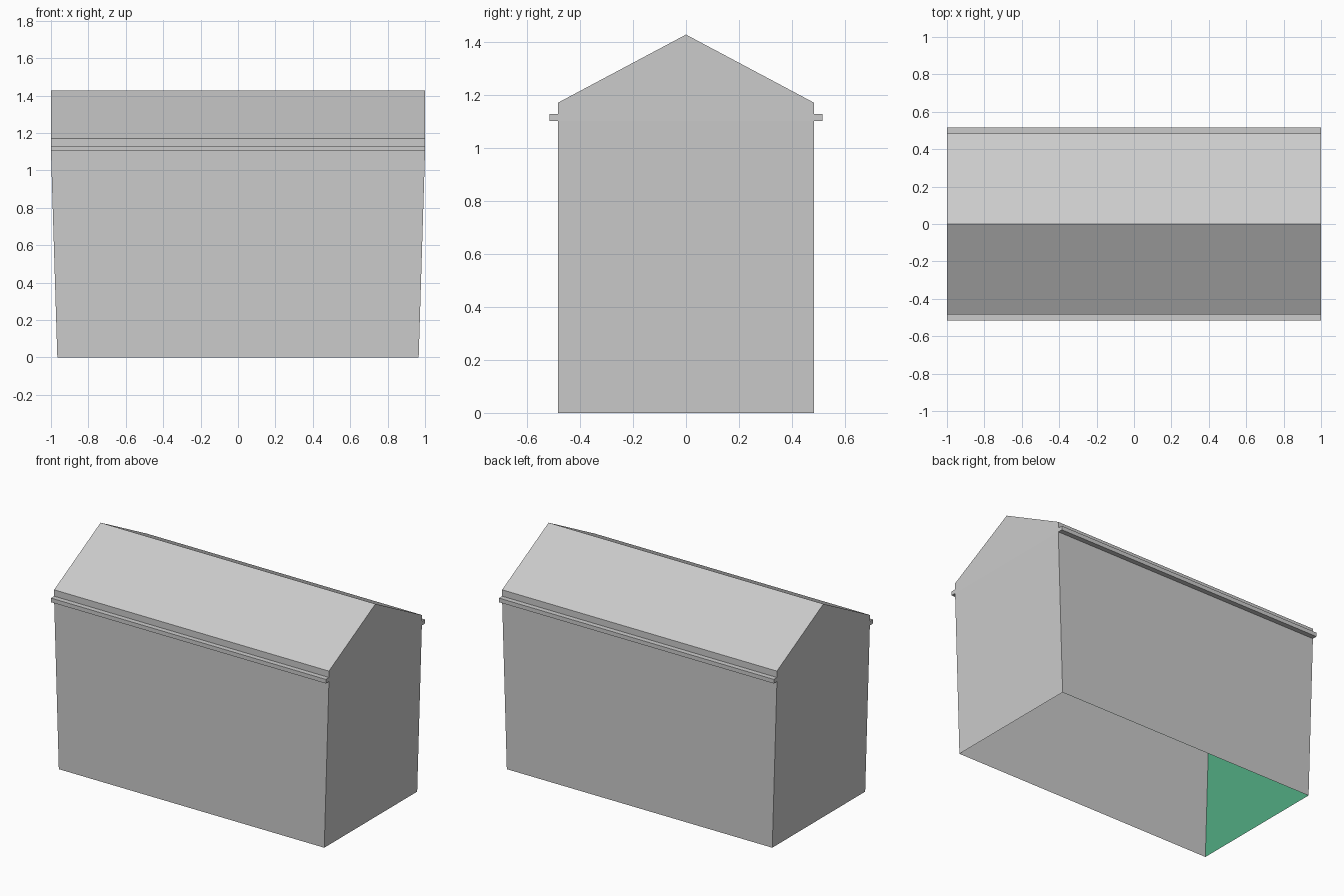
import bpy, bmesh

if "Cube" in bpy.data.objects:
    bpy.data.objects.remove(bpy.data.objects["Cube"])

W, WB, D = 1.0, 0.966, 0.483          # half width at eaves / at ground, half depth
EAVE, TRIM_LO, TRIM_HI, RIDGE = 1.171, 1.102, 1.129, 1.428
TRIM_D = 0.516


def make_object(name, bm, mat=None):
    me = bpy.data.meshes.new(name)
    bm.to_mesh(me)
    bm.free()
    ob = bpy.data.objects.new(name, me)
    bpy.context.collection.objects.link(ob)
    if mat:
        me.materials.append(mat)
    return ob


# Outer shell: gabled section swept along x, open underneath, ends lean in at the base
bm = bmesh.new()
section = [(-D, 0), (-D, TRIM_LO), (-D, EAVE), (0, RIDGE), (D, EAVE), (D, TRIM_LO), (D, 0)]
ends = []
for s in (-1, 1):
    ends.append([bm.verts.new((s * (WB if z == 0 else W), y, z)) for y, z in section])
a, b = ends
for i in range(len(section) - 1):
    bm.faces.new((a[i], b[i], b[i + 1], a[i + 1]))
for v in ends:
    bm.faces.new((v[0], v[1], v[5], v[6]))
    bm.faces.new(v[1:6])
bmesh.ops.recalc_face_normals(bm, faces=bm.faces)
make_object("gabled_shell", bm)

# Eave trim strips, front and back
for name, s in (("front_eave_trim", -1), ("back_eave_trim", 1)):
    bm = bmesh.new()
    bmesh.ops.create_cube(bm, size=1)
    bmesh.ops.scale(bm, vec=(2 * W, TRIM_D - D, TRIM_HI - TRIM_LO), verts=bm.verts)
    bmesh.ops.translate(bm, vec=(0, s * (TRIM_D + D) / 2, (TRIM_HI + TRIM_LO) / 2), verts=bm.verts)
    make_object(name, bm)

# Green lining just inside the back and left walls
green = bpy.data.materials.new("green_lining")
green.diffuse_color = (0.08, 0.4, 0.22, 1)
green.use_nodes = True
green.node_tree.nodes["Principled BSDF"].inputs["Base Color"].default_value = green.diffuse_color
g = 0.001
linings = {
    "back_lining": [(-WB + g, D - g, 0), (WB - g, D - g, 0), (W - g, D - g, TRIM_LO), (-W + g, D - g, TRIM_LO)],
    "left_lining": [(-WB + g, -D + g, 0), (-WB + g, D - g, 0), (-W + g, D - g, TRIM_LO), (-W + g, -D + g, TRIM_LO)],
}
for name, pts in linings.items():
    bm = bmesh.new()
    bm.faces.new([bm.verts.new(p) for p in pts])
    make_object(name, bm, green)
